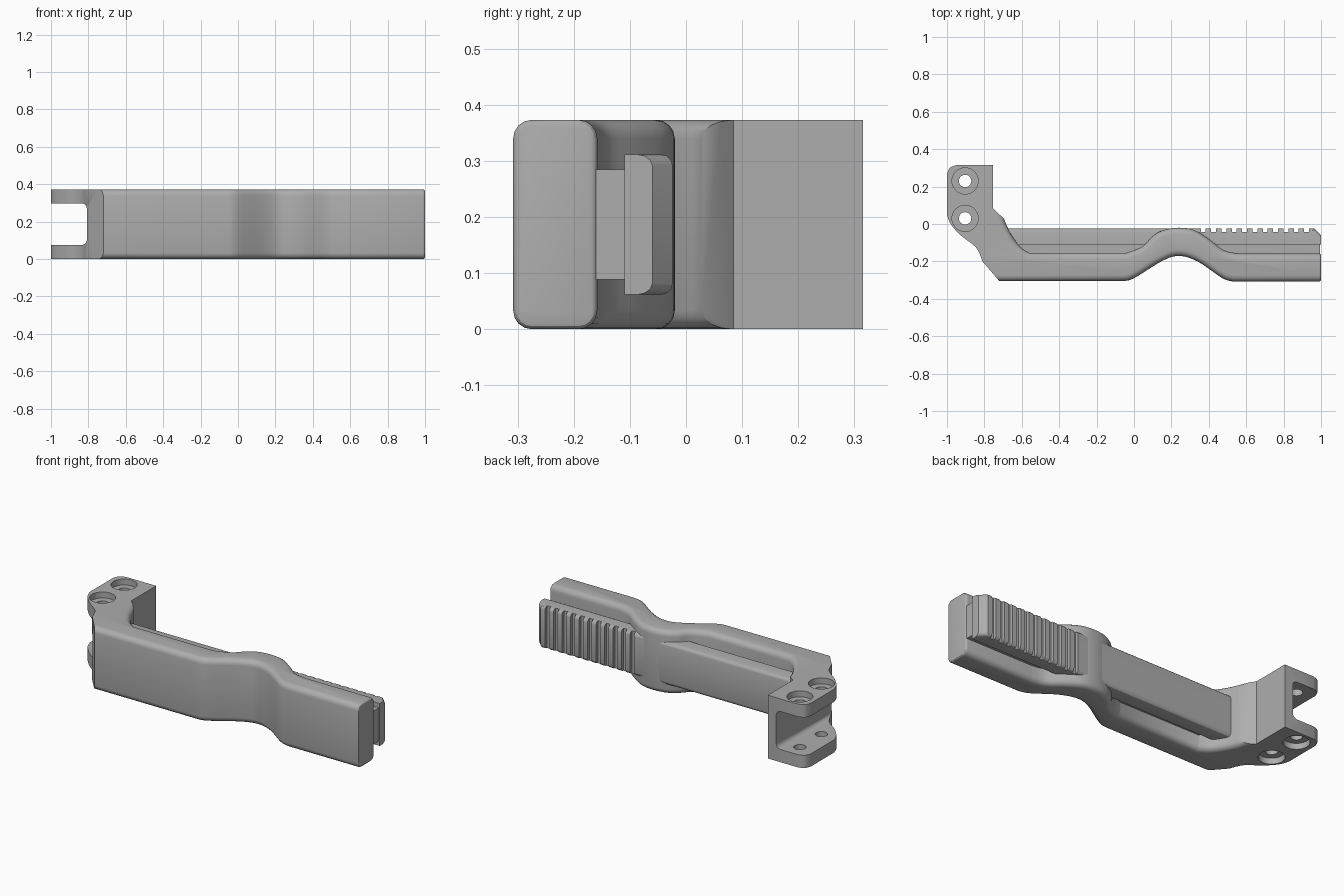
import bpy, bmesh, math
from mathutils import Vector, Matrix

if "Cube" in bpy.data.objects:
    bpy.data.objects.remove(bpy.data.objects["Cube"])

HEIGHT = 0.373
MID = HEIGHT / 2

grey = bpy.data.materials.new("plain_grey")
grey.use_nodes = True
grey.diffuse_color = (0.42, 0.42, 0.42, 1)
grey.node_tree.nodes["Principled BSDF"].inputs["Base Color"].default_value = grey.diffuse_color


def curve(points, steps=5):
    """Smooth path through the given points."""
    p = [Vector(q) for q in points]
    p = [p[0]] + p + [p[-1]]
    out = []
    for a, b, c, d in zip(p, p[1:], p[2:], p[3:]):
        for i in range(steps):
            t = i / steps
            out.append(b + (c - a) * t / 2 + (2 * a - 5 * b + 4 * c - d) * t**2 / 2
                       + (3 * b - a - 3 * c + d) * t**3 / 2)
    return out + [p[-1]]


def bevel(bm, edges, width, segments=4):
    bmesh.ops.bevel(bm, geom=list(edges), offset=width, segments=segments,
                    profile=0.5, affect='EDGES', clamp_overlap=False)


def finish(name, bm):
    bmesh.ops.recalc_face_normals(bm, faces=bm.faces)
    mesh = bpy.data.meshes.new(name)
    bm.to_mesh(mesh)
    bm.free()
    mesh.materials.append(grey)
    obj = bpy.data.objects.new(name, mesh)
    bpy.context.collection.objects.link(obj)
    return obj


def add_box(bm, low, high):
    low, high = Vector(low), Vector(high)
    size = high - low
    matrix = Matrix.Translation((low + high) / 2) @ Matrix.Diagonal((*size, 1))
    bmesh.ops.create_cube(bm, size=1, matrix=matrix)


def add_cylinder(bm, x, y, radius, low, high):
    bmesh.ops.create_cone(bm, cap_ends=True, segments=40, radius1=radius, radius2=radius,
                          depth=high - low, matrix=Matrix.Translation((x, y, (low + high) / 2)))


def select(obj):
    bpy.ops.object.select_all(action='DESELECT')
    obj.select_set(True)
    bpy.context.view_layer.objects.active = obj


def cut(obj, cutter):
    cutter.hide_render = True
    mod = obj.modifiers.new("cut", 'BOOLEAN')
    mod.operation = 'DIFFERENCE'
    mod.solver = 'EXACT'
    mod.object = cutter
    select(obj)
    bpy.ops.object.modifier_apply(modifier=mod.name)
    bpy.data.objects.remove(cutter)


def smooth(obj):
    select(obj)
    bpy.ops.object.shade_smooth_by_angle(angle=math.radians(30))


# Body outline: waved front, waved back, then the bracket at the left end
front = [(-0.72, -0.305)] + curve([(-0.06, -0.305), (0.0, -0.29), (0.15, -0.198), (0.24, -0.171),
                                   (0.34, -0.2), (0.47, -0.288), (0.53, -0.308)])
back = curve([(0.56, -0.158), (0.48, -0.14), (0.4, -0.08), (0.32, -0.032), (0.24, -0.02),
              (0.16, -0.032), (0.1, -0.065), (0.045, -0.12), (-0.04, -0.154)])
inner = curve([(-0.56, -0.154), (-0.61, -0.12), (-0.66, -0.05), (-0.695, 0.027)], 4)
bracket = [(-0.754, 0.085), (-0.754, 0.315)]
corner = curve([(-0.95, 0.315), (-0.985, 0.3), (-1, 0.265)], 4)
neck = curve([(-1, 0.05), (-0.98, 0.0), (-0.925, -0.062), (-0.845, -0.125), (-0.81, -0.2)], 4)
outline = front + [(1, -0.308), (1, -0.158)] + back + inner + bracket + corner + neck

bm = bmesh.new()
base = bm.faces.new([bm.verts.new((p[0], p[1], 0)) for p in outline])
top = bmesh.ops.extrude_face_region(bm, geom=[base])["geom"]
bmesh.ops.translate(bm, vec=(0, 0, HEIGHT), verts=[v for v in top if isinstance(v, bmesh.types.BMVert)])
bmesh.ops.recalc_face_normals(bm, faces=bm.faces)

# Round the long edges of the arm, then the end face; the bracket stays sharp
long_edges = []
for e in bm.edges:
    a, b = (v.co for v in e.verts)
    if abs(a.z - b.z) < 0.01 and min(a.x, b.x) > -0.73 and min(a.x, b.x) < 0.99:
        if not (abs(a.x - b.x) < 0.03 and abs(a.y - b.y) > 0.2):
            long_edges.append(e)
bevel(bm, long_edges, 0.033)
bm.normal_update()
end = {e for f in bm.faces if f.normal.x > 0.99 and f.calc_center_median().x > 0.99 for e in f.edges}
bevel(bm, end, 0.011, 3)
body = finish("body", bm)

# Open slot between the two bracket plates
bm = bmesh.new()
add_box(bm, (-1.2, -0.6, 0.075), (-0.808, 0.6, HEIGHT - 0.075))
bevel(bm, [e for e in bm.edges if all(v.co.x > -0.9 for v in e.verts)
           and abs(e.verts[0].co.y - e.verts[1].co.y) > 0.5], 0.028)
cut(body, finish("slot_cutter", bm))

# Bolt holes with counterbores on both outer sides
for y in (0.23, 0.03):
    bm = bmesh.new()
    add_cylinder(bm, -0.903, y, 0.033, -0.1, HEIGHT + 0.1)
    cut(body, finish("hole_cutter", bm))
    for low, high in ((-0.1, 0.035), (HEIGHT - 0.035, HEIGHT + 0.1)):
        bm = bmesh.new()
        add_cylinder(bm, -0.903, y, 0.07, low, high)
        cut(body, finish("counterbore_cutter", bm))
smooth(body)

# Web joining the arm to the rail
bm = bmesh.new()
add_box(bm, (-0.71, -0.166, MID - 0.098), (0.995, -0.1, MID + 0.098))
finish("web", bm)

# Rail with chamfered end and softened back edges
bm = bmesh.new()
add_box(bm, (-0.7, -0.11, MID - 0.125), (1, -0.024, MID + 0.125))
bevel(bm, [e for e in bm.edges if all(v.co.x > 0.9 and v.co.y > -0.05 for v in e.verts)], 0.036, 1)
bevel(bm, [e for e in bm.edges if all(v.co.y > -0.07 for v in e.verts)
           and abs(e.verts[0].co.z - e.verts[1].co.z) < 0.01], 0.02, 3)
rail = finish("rail", bm)

# Grip grooves across the rail
bm = bmesh.new()
for i in range(11):
    x = 0.357 + i * 0.0553
    add_box(bm, (x, -0.044, 0), (x + 0.026, 0.05, HEIGHT))
cut(rail, finish("groove_cutter", bm))
smooth(rail)
